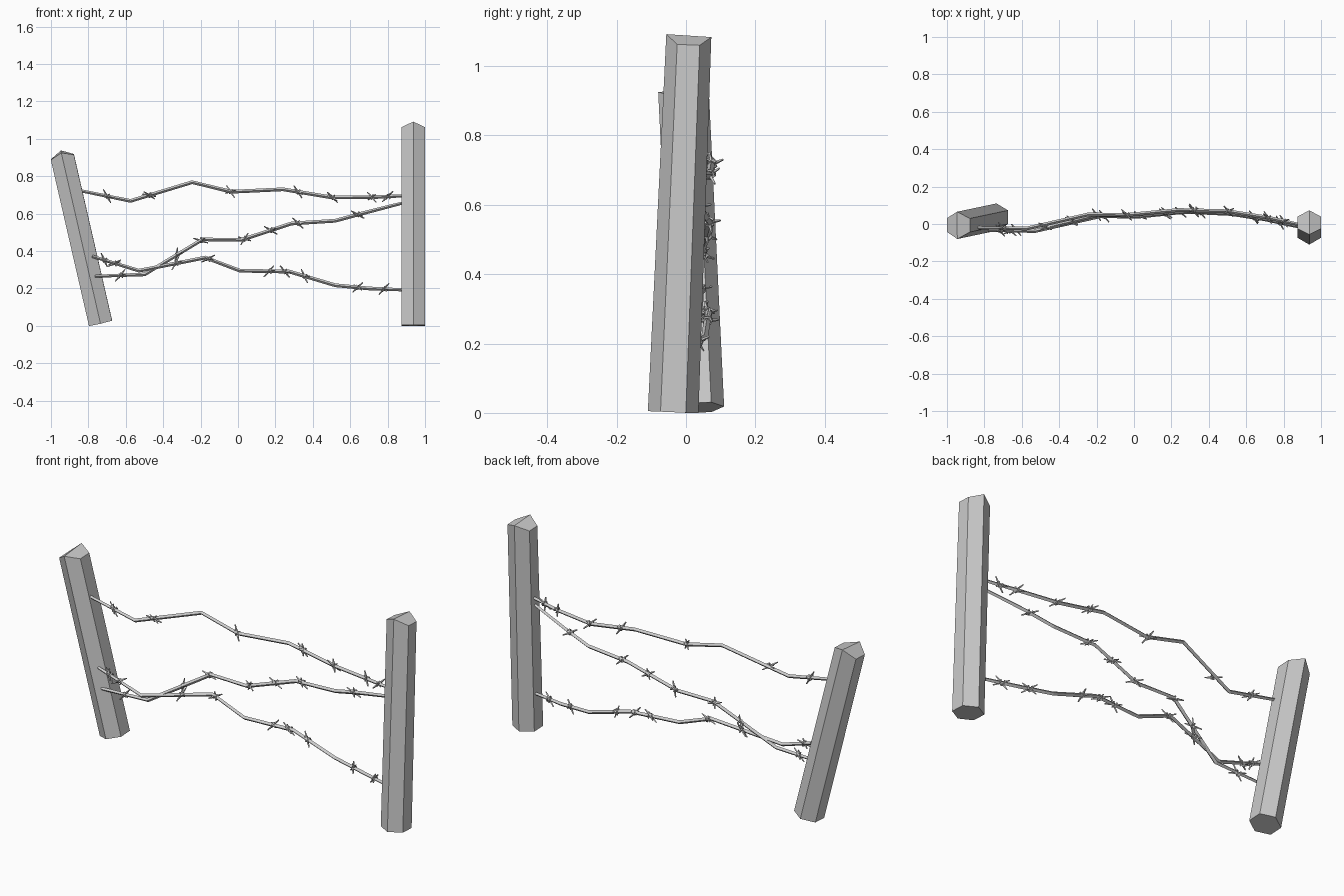
import bpy, bmesh, math, random
from mathutils import Vector

if "Cube" in bpy.data.objects:
    bpy.data.objects.remove(bpy.data.objects["Cube"])

random.seed(4)


def finish(bm, name):
    bmesh.ops.recalc_face_normals(bm, faces=bm.faces)
    me = bpy.data.meshes.new(name)
    bm.to_mesh(me)
    bm.free()
    ob = bpy.data.objects.new(name, me)
    bpy.context.collection.objects.link(ob)
    return ob


def tube(bm, pts, radii, sides=4):
    """Sweep a small polygon along a path."""
    pts = [Vector(p) for p in pts]
    rings = []
    for i, p in enumerate(pts):
        t = (pts[min(i + 1, len(pts) - 1)] - pts[max(i - 1, 0)]).normalized()
        ref = Vector((0, 0, 1)) if abs(t.z) < 0.9 else Vector((1, 0, 0))
        u = t.cross(ref).normalized()
        v = u.cross(t)
        rings.append([bm.verts.new(p + radii[i] * (u * math.cos(a) + v * math.sin(a)))
                      for a in (2 * math.pi * k / sides for k in range(sides))])
    for a, b in zip(rings, rings[1:]):
        for k in range(sides):
            n = (k + 1) % sides
            bm.faces.new((a[k], a[n], b[n], b[k]))
    bm.faces.new(rings[0])
    bm.faces.new(rings[-1])


def post(name, base, top, depth=1.0, front_ridge=0.026, back_ridge=0.026, r=0.073):
    """Hexagonal post with a small gabled top running front to back."""
    base, top = Vector(base), Vector(top)
    z = (top - base).normalized()
    y = z.cross(Vector((1, 0, 0))).normalized()
    x = y.cross(z)
    rise = {0: front_ridge, 3: back_ridge}
    bm = bmesh.new()
    lo, hi = [], []
    for k in range(6):
        a = math.radians(-90 + 60 * k)
        ox, oy = r * x * math.cos(a), r * y * math.sin(a)
        lo.append(bm.verts.new(base + ox + oy))
        hi.append(bm.verts.new(top + ox + oy * depth + z * rise.get(k, 0)))
    for k in range(6):
        n = (k + 1) % 6
        bm.faces.new((lo[k], lo[n], hi[n], hi[k]))
    bm.faces.new(lo[::-1])
    bm.faces.new(hi[0:4])
    bm.faces.new((hi[3], hi[4], hi[5], hi[0]))
    return finish(bm, name)


# sideways drift shared by all wires, as (x, y)
DRIFT = [(-0.9, -0.027), (-0.52, -0.033), (-0.22, 0.05), (-0.02, 0.04), (0.27, 0.07),
         (0.51, 0.06), (0.7, 0.03), (0.95, -0.026)]


def lerp_at(table, x):
    for a, b in zip(table, table[1:]):
        if x <= b[0]:
            return a[1] + (b[1] - a[1]) * (x - a[0]) / (b[0] - a[0])
    return table[-1][1]


def barb(bm, c, t):
    """Two bent spikes crossing over a short coil around the wire."""
    u = t.cross(Vector((0, 0, 1))).normalized()
    v = u.cross(t)
    turn = random.uniform(0, math.pi)

    def at(along, ang, rad):
        return c + t * along + rad * (u * math.cos(ang) + v * math.sin(ang))

    for s in (-1, 1):
        a = turn + s * math.pi / 4
        tube(bm, [at(-0.027 * s, a, 0.031), at(-0.010 * s, a, 0.012),
                  at(0.010 * s, a + math.pi, 0.012), at(0.027 * s, a + math.pi, 0.031)],
             [0.003, 0.005, 0.005, 0.003])
    tube(bm, [at(-0.012 + 0.003 * k, turn + k * math.pi / 3, 0.012) for k in range(9)],
         [0.0045] * 9)


def wire(name, path, barbs, shift):
    def point(x):
        return Vector((x, lerp_at(DRIFT, x) + shift, lerp_at(path, x)))
    bm = bmesh.new()
    n = len(path)
    tube(bm, [point(p[0]) for p in path], [0.008] + [0.010] * (n - 2) + [0.008])
    finish(bm, name)
    bm = bmesh.new()
    for x in barbs:
        barb(bm, point(x), (point(x + 0.01) - point(x - 0.01)).normalized())
    finish(bm, name + "_barbs")


# posts
post("left_post", (-0.735, 0.037, 0.015), (-0.939, -0.006, 0.903), 1.0, 0.026, 0.032)
post("right_post", (0.937, -0.037, 0.002), (0.937, 0.007, 1.061), 0.89, 0.028, 0.025)

# wires with barbs
wire("top_wire",
     [(-0.86, 0.726), (-0.575, 0.668), (-0.245, 0.768), (-0.035, 0.717), (0.24, 0.73),
      (0.5, 0.687), (0.72, 0.688), (0.92, 0.697)],
     [-0.70, -0.475, -0.04, 0.32, 0.505, 0.715, 0.80], 0.008)
wire("middle_wire",
     [(-0.765, 0.265), (-0.5, 0.275), (-0.19, 0.462), (0.02, 0.46), (0.285, 0.547),
      (0.52, 0.562), (0.66, 0.60), (0.92, 0.667)],
     [-0.63, -0.33, -0.2, 0.035, 0.175, 0.32, 0.64], 0.0)
wire("bottom_wire",
     [(-0.78, 0.372), (-0.53, 0.295), (-0.175, 0.365), (0.01, 0.295), (0.275, 0.29),
      (0.52, 0.217), (0.7, 0.2), (0.92, 0.191)],
     [-0.715, -0.66, -0.335, -0.16, 0.165, 0.25, 0.355, 0.64, 0.78], -0.005)
